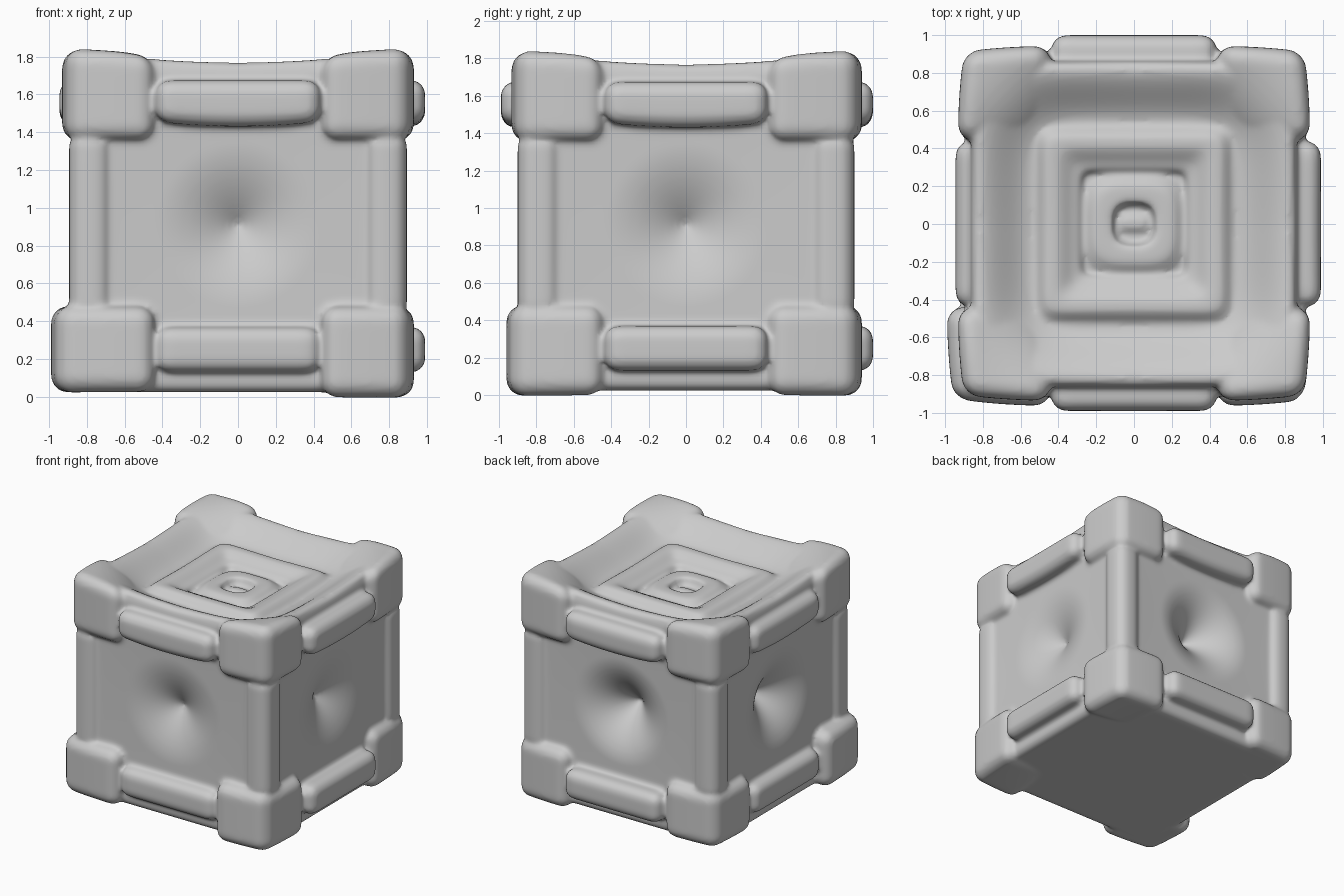
import bpy, bmesh, math
from mathutils import Vector

if "Cube" in bpy.data.objects:
    bpy.data.objects.remove(bpy.data.objects["Cube"])

grey = bpy.data.materials.new("stone grey")
grey.diffuse_color = (0.6, 0.6, 0.6, 1)
grey.use_nodes = True
grey.node_tree.nodes["Principled BSDF"].inputs["Base Color"].default_value = grey.diffuse_color
parts = []


def rounded_box(name, lo, hi, radius, cuts, warp=None):
    """Gridded box with rounded edges; warp(unrounded, rounded) bends it."""
    lo, hi = Vector(lo), Vector(hi)
    bm = bmesh.new()
    bmesh.ops.create_cube(bm, size=1)
    bmesh.ops.subdivide_edges(bm, edges=bm.edges[:], cuts=cuts, use_grid_fill=True)
    for v in bm.verts:
        p = Vector([lo[i] + (hi[i] - lo[i]) * (v.co[i] + 0.5) for i in range(3)])
        core = Vector([min(max(p[i], lo[i] + radius), hi[i] - radius) for i in range(3)])
        q = core + (p - core).normalized() * radius
        v.co = warp(p, q) if warp else q
    me = bpy.data.meshes.new(name)
    bm.to_mesh(me)
    bm.free()
    me.materials.append(grey)
    me.polygons.foreach_set("use_smooth", [True] * len(me.polygons))
    ob = bpy.data.objects.new(name, me)
    bpy.context.collection.objects.link(ob)
    parts.append(ob)
    return ob


def interp(points, s):
    for (a, za), (b, zb) in zip(points, points[1:]):
        if s <= b:
            t = max(0, (s - a) / (b - a))
            return za + (zb - za) * t * t * (3 - 2 * t)
    return points[-1][1]


def norm(x, y, p):
    return (abs(x) ** p + abs(y) ** p) ** (1 / p)


# Body: dented sides, dished top with stepped square rings
H, TOP, BASE = 0.865, 1.77, 0.025
DISH = [(0, 1.63), (0.53, 1.63), (0.83, TOP)]
RINGS = [(0, 1.575), (0.26, 1.575), (0.29, 1.63), (0.42, 1.685), (0.45, 1.685), (0.55, 1.62), (0.6, 1.5)]
BOSS = [(0, 1.53), (0.09, 1.53), (0.115, 1.64), (0.19, 1.64), (0.32, 1.575)]


def body_warp(p, q):
    q = q.copy()
    if p.z > TOP - 1e-4:
        s = norm(q.x, q.y, 14)
        if s > 0.48:
            z = max(interp(DISH, norm(q.x, q.y, 5)), interp(RINGS, s))
        else:
            z = max(interp(RINGS, s), interp(BOSS, norm(q.x, q.y, 3.5)))
        q.z += z - TOP + 0.05 * min(1, abs(q.x * q.y) / 0.7) ** 1.5
    for i, j in ((0, 1), (1, 0)):
        if abs(p[i]) > H - 1e-4:
            v = p.z - 0.91
            r = math.hypot(p[j], v)
            bowl = max(0, 1 - (p[j] / H) ** 2) * max(0, 1 - (v / 0.85) ** 2)
            # the back and left dents are deeper
            deep = (i == 1 and p.y > 0) or (i == 0 and p.x < 0)
            dent = (0.28 if deep else 0.16) * max(0, 1 - r / 0.43) ** 1.9
            q[i] -= math.copysign(0.02 * bowl + dent, p[i])
    return q


body = rounded_box("dented_block", (-H, -H, BASE), (H, H, TOP), 0.06, 99, body_warp)

# Small pill in the central hole
rounded_box("centre_pill", (-0.095, -0.055, 1.45), (0.095, 0.065, 1.60), 0.05, 11)


def corner_warp(sx, sy, upper):
    # slope the block's cap down toward the middle, ease its outer upright edge
    def warp(p, q):
        tx = min(1, max(0, (0.93 - q.x * sx) / 0.49))
        ty = min(1, max(0, (0.93 - q.y * sy) / 0.49))
        pull = 0.03 * ((1 - tx) * (1 - ty)) ** 2
        if upper:
            drop = 0.035 * (tx ** 4 + ty ** 4) + 0.28 * (tx * ty) ** 1.5
            dz = -drop * max(0, (q.z - 1.36) / 0.47)
        else:
            dz = 0.05 * (tx * ty) ** 1.5 * max(0, (0.48 - q.z) / 0.46)
        return q + Vector((-sx * pull, -sy * pull, dz))
    return warp


for sx in (-1, 1):
    for sy in (-1, 1):
        side = ("left" if sx < 0 else "right") + ("_front" if sy < 0 else "_back")
        # Corner blocks, top and bottom
        for upper in (True, False):
            out = 0.99 if (sx < 0 and sy < 0 and not upper) else 0.932
            deep = 0.942 if sy > 0 else (0.935 if upper else 0.962)
            z0, z1 = (1.355, 1.84) if upper else (0.010 - 0.014 * sx, 0.48)
            xs, ys = sorted((sx * 0.44, sx * out)), sorted((sy * 0.44, sy * deep))
            rounded_box(("upper" if upper else "lower") + "_corner_" + side,
                        (xs[0], ys[0], z0), (xs[1], ys[1], z1), 0.09, 19,
                        corner_warp(sx, sy, upper))
        # Upright edge posts
        xs, ys = sorted((sx * 0.67, sx * 0.893)), sorted((sy * 0.67, sy * 0.90))
        rounded_box("post_" + side, (xs[0], ys[0], 0.40), (xs[1], ys[1], 1.42), 0.09, 11)

# Rails between the corner blocks
for label, z0, z1 in (("upper", 1.455, 1.675), ("lower", 0.13, 0.37)):
    for side, axis, s, out in (("front", 1, -1, 0.99), ("back", 1, 1, 1.0),
                               ("left", 0, -1, 0.945), ("right", 0, 1, 0.99)):
        if side == "front" and label == "lower":
            out = 0.95
        a, b = sorted((s * 0.76, s * out))
        lo, hi = ((a, -0.435, z0), (b, 0.435, z1)) if axis == 0 else ((-0.435, a, z0), (0.435, b, z1))

        def sag(p, q, axis=axis, amount=0.025 if label == "upper" else 0, z1=z1):
            # undersides of the upper rails dip slightly in the middle
            low = min(1, max(0, (z1 - q.z) / 0.22))
            return q - Vector((0, 0, amount * low * (1 - (q[1 - axis] / 0.435) ** 2)))
        rounded_box(label + "_rail_" + side, lo, hi, 0.075, 17, sag)

# Fuse everything into one soft, worn skin
for ob in parts:
    ob.select_set(True)
bpy.context.view_layer.objects.active = body
bpy.ops.object.join()
fuse = body.modifiers.new("fuse", "REMESH")
fuse.mode = "VOXEL"
fuse.voxel_size = 0.017
fuse.use_smooth_shade = True
soften = body.modifiers.new("soften", "SMOOTH")
soften.factor = 0.5
soften.iterations = 5
